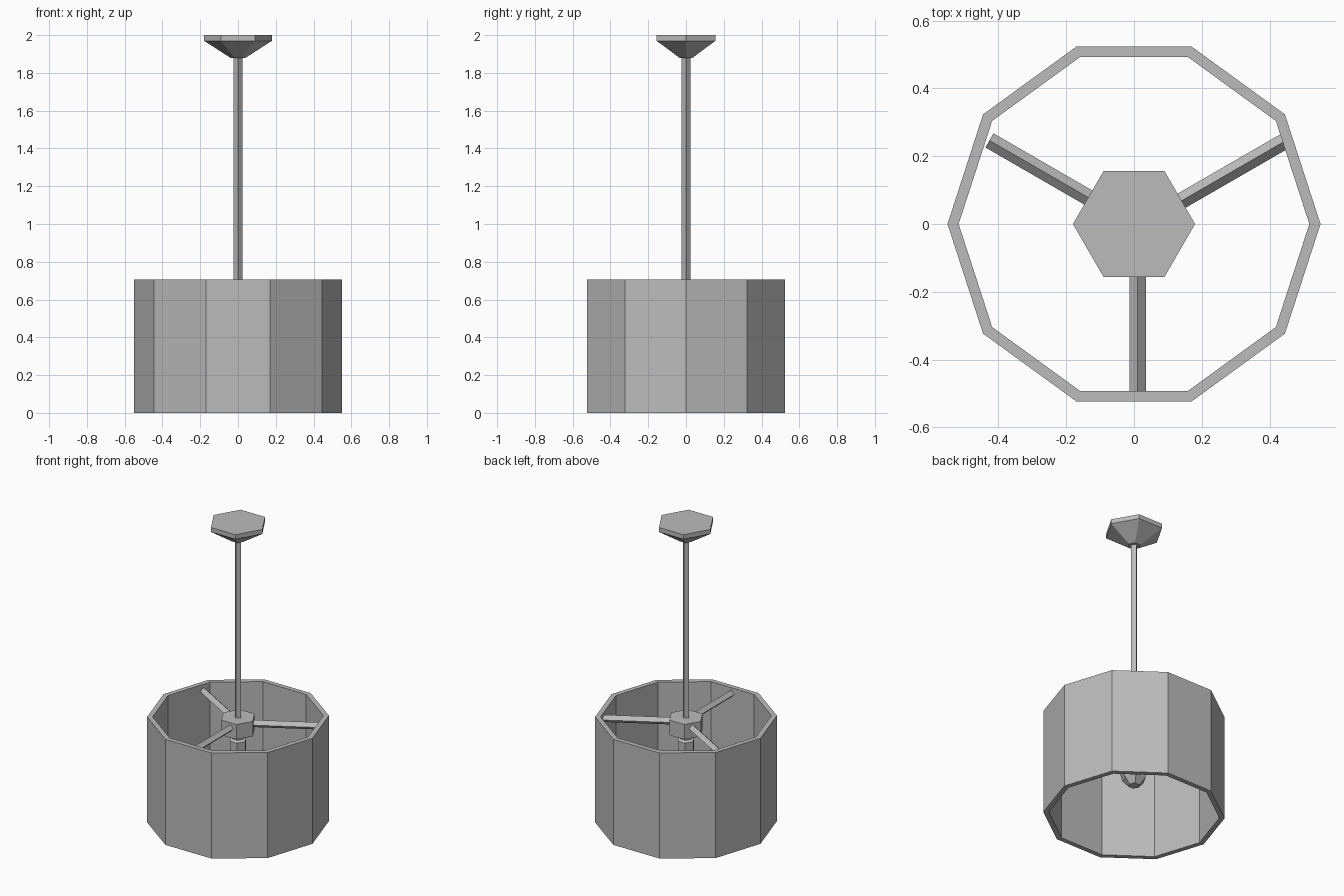
import bpy, bmesh
from math import pi, cos, sin, radians
from mathutils import Matrix, Vector

cube = bpy.data.objects.get("Cube")
if cube:
    bpy.data.objects.remove(cube, do_unlink=True)

grey = bpy.data.materials.new("light_grey")
grey.use_nodes = True
COLOUR = (0.5, 0.5, 0.5, 1)
grey.diffuse_color = COLOUR
grey.node_tree.nodes["Principled BSDF"].inputs["Base Color"].default_value = COLOUR


def lathe(name, profile, sides, closed=False, matrix=Matrix()):
    """Sweep (radius, height) points around z; capped unless the profile is a loop."""
    bm = bmesh.new()
    rings = [[bm.verts.new((r * cos(2 * pi * i / sides), r * sin(2 * pi * i / sides), z))
              for i in range(sides)] for r, z in profile]
    pairs = list(zip(rings, rings[1:]))
    if closed:
        pairs.append((rings[-1], rings[0]))
    else:
        bm.faces.new(rings[0])
        bm.faces.new(rings[-1])
    for a, b in pairs:
        for i in range(sides):
            j = (i + 1) % sides
            bm.faces.new((a[i], a[j], b[j], b[i]))
    bm.transform(matrix)
    bmesh.ops.recalc_face_normals(bm, faces=bm.faces)
    mesh = bpy.data.meshes.new(name)
    bm.to_mesh(mesh)
    bm.free()
    mesh.materials.append(grey)
    obj = bpy.data.objects.new(name, mesh)
    bpy.context.collection.objects.link(obj)
    return obj


# Ten-sided open drum shade with a thin wall
lathe("shade", [(0.55, 0), (0.55, 0.705), (0.517, 0.705), (0.517, 0)], 10, closed=True)

# Ceiling canopy and hanging rod
lathe("canopy", [(0.04, 1.88), (0.18, 1.97), (0.18, 2.0)], 6)
lathe("rod", [(0.023, 0.68), (0.023, 1.89)], 4)

# Hub, lamp socket and bulb
lathe("hub", [(0.11, 0.60), (0.11, 0.70)], 6)
lathe("socket", [(0.055, 0.44), (0.055, 0.55), (0.036, 0.56), (0.036, 0.61)], 6)
lathe("bulb", [(0.035, 0.205), (0.075, 0.25), (0.09, 0.31), (0.075, 0.38), (0.045, 0.45)], 6)

# Three diamond-section spokes from the hub to the shade
for name, angle, reach in (("left", 30, 0.5), ("right", 150, 0.505), ("front", 270, 0.497)):
    turn = Matrix.Rotation(radians(angle), 4, "Z") @ Matrix.Rotation(pi / 2, 4, "Y")
    place = Matrix.Translation(Vector((0.011, -0.006, 0.665)))
    lathe(name + "_spoke", [(0.024, 0.05), (0.024, reach)], 4, matrix=place @ turn)
